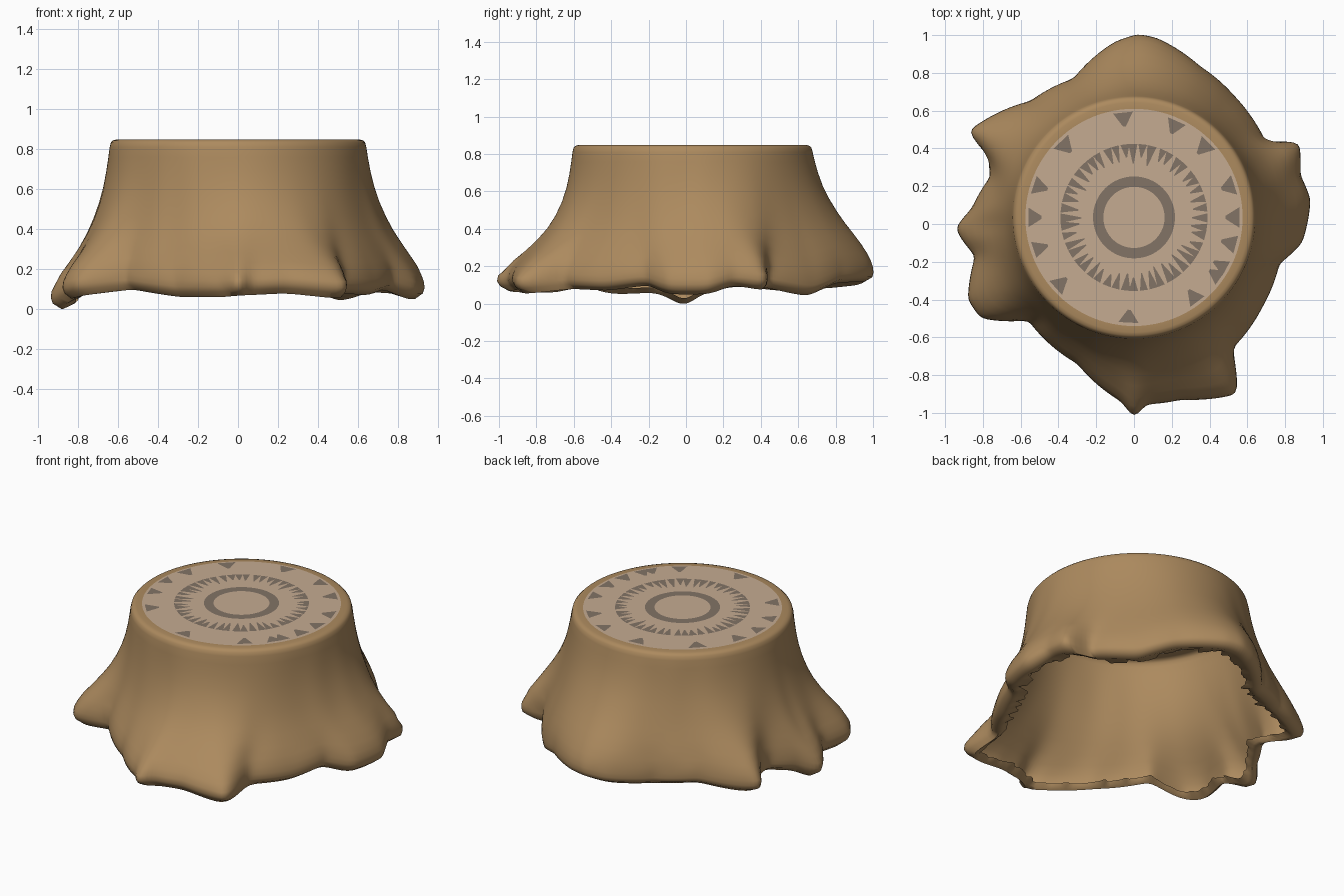
import bpy, bmesh, math, random
from mathutils import Vector

if "Cube" in bpy.data.objects:
    bpy.data.objects.remove(bpy.data.objects["Cube"])

random.seed(4)
CX, CY, TOP, R_TOP, N = 0.0, 0.035, 0.85, 0.642, 300


def material(name, rgb):
    m = bpy.data.materials.new(name)
    m.diffuse_color = (*rgb, 1)
    m.use_nodes = True
    m.node_tree.nodes["Principled BSDF"].inputs["Base Color"].default_value = m.diffuse_color
    return m


bark_brown = material("bark brown", (0.415, 0.255, 0.113))
wood_tan = material("cut wood tan", (0.56, 0.41, 0.285))
ring_dark = material("dark ring wood", (0.225, 0.172, 0.132))


def add_object(name, bm, mat):
    me = bpy.data.meshes.new(name)
    bm.to_mesh(me)
    bm.free()
    me.materials.append(mat)
    ob = bpy.data.objects.new(name, me)
    bpy.context.collection.objects.link(ob)
    return ob


# Root outline: x, y and height of the lower edge
outline = [
    (0.02, 1.005, .12), (0.12, .985, .12), (0.35, .835, .11), (.53, .68, .04),
    (.62, .57, .06), (.70, .43, .09), (.875, .435, .07), (.88, .26, .10),
    (.935, .13, .05), (.89, -.1, .05), (.77, -.21, .10), (.68, -.44, .07),
    (.52, -.66, .08), (.55, -.90, .05), (.25, -.93, .08), (.06, -.955, .07),
    (0.0, -1.03, .07), (-.06, -.945, .06), (-.3, -.74, .06), (-.56, -.51, .10),
    (-.81, -.50, .07), (-.88, -.40, .05), (-.84, -.17, .06), (-.92, -.07, .02),
    (-.945, -.02, -.025), (-.86, .08, .05), (-.76, .25, .09), (-.77, .36, .09),
    (-.88, .49, .07), (-.8, .545, .07), (-.55, .65, .10), (-.32, .77, .08),
    (-.1, .965, .10)]
polar = sorted((math.atan2(y - CY, x - CX) % math.tau,
                math.hypot(x - CX, y - CY), z) for x, y, z in outline)
first, last = polar[0], polar[-1]
polar = [(last[0] - math.tau, *last[1:])] + polar + [(first[0] + math.tau, *first[1:])]


def sample(a):
    for p, q in zip(polar, polar[1:]):
        if p[0] <= a <= q[0]:
            f = (a - p[0]) / max(q[0] - p[0], 1e-6)
            return p[1] + f * (q[1] - p[1]), p[2] + f * (q[2] - p[2])
    return polar[-1][1:]


def blur(values, w):
    # Bell-shaped average around the ring
    ks = range(-3 * w, 3 * w + 1)
    weights = [math.exp(-0.5 * (k / w) ** 2) for k in ks]
    total = sum(weights)
    return [sum(g * values[(i + k) % N] for g, k in zip(weights, ks)) / total
            for i in range(N)]


angles = [math.tau * i / N for i in range(N)]
base_r, base_z = zip(*(sample(a) for a in angles))
base_z = [max(0, z) for z in blur(base_z, 2)]
blurred = {w: blur(base_r, w) for w in range(1, 11)}

# Wall levels: height fraction, flare toward the root outline, smoothing
wall = [(1.0, 0, 10), (.93, .03, 10), (.84, .075, 9), (.74, .14, 8), (.64, .23, 7),
        (.54, .345, 6), (.45, .47, 5), (.37, .605, 4), (.29, .745, 3),
        (.22, .865, 2), (.16, .95, 2), (.11, .99, 1), (.07, 1.0, 1), (.035, .97, 1)]

bm = bmesh.new()
rings = []


def add_ring(radius, height):
    rings.append([bm.verts.new((CX + radius[i] * math.cos(a), CY + radius[i] * math.sin(a),
                                height[i])) for i, a in enumerate(angles)])


# Rounded rim at the cut
for r, z in ((.568, TOP - .001), (.608, TOP - .001), (.625, TOP - .006), (.636, TOP - .017)):
    add_ring([r] * N, [z] * N)
# Flaring wall with faint vertical folds, fuller at the back than the front
for s, t, w in wall:
    z0 = TOP - .04
    fold = .003 * (1 - s) ** .5 * (t < .95)
    add_ring([R_TOP + (t + .4 * t * (1 - t) * math.sin(a)) * (b - R_TOP)
              + fold * math.sin(13 * a + 2 * math.sin(3 * a))
              for a, b in zip(angles, blurred[w])],
             [zb + s * (z0 - zb) for zb in base_z])
# Lip curled under the roots, with a ragged open edge, shallower at the front left
ragged = [random.uniform(0, .06) for i in range(N // 2)]
lip = [.75 - .3 * math.cos(a - math.radians(235)) for a in angles]
add_ring([b - .045 for b in blurred[2]], base_z)
add_ring([b - .05 - .03 * k for b, k in zip(blurred[2], lip)], [z + .01 for z in base_z])
add_ring([b - .05 - (.05 + ragged[i // 2]) * lip[i] for i, b in enumerate(blurred[2])],
         [z + .03 for z in base_z])
for upper, lower in zip(rings, rings[1:]):
    for i in range(N):
        j = (i + 1) % N
        bm.faces.new((upper[i], lower[i], lower[j], upper[j]))
bark = add_object("stump_bark", bm, bark_brown)
bpy.context.view_layer.objects.active = bark
bark.select_set(True)
bpy.ops.object.shade_smooth_by_angle(angle=math.radians(60))


def point(r, a, z):
    return Vector((CX + r * math.cos(a), CY + r * math.sin(a), z))


# Flat cut face
bm = bmesh.new()
bm.faces.new([bm.verts.new(point(.575, math.tau * i / 96, TOP)) for i in range(96)])
add_object("cut_face", bm, wood_tan)

# Dark growth ring around the heart
Z = TOP + .003
bm = bmesh.new()
for i in range(64):
    a, b = math.tau * i / 64, math.tau * (i + 1) / 64
    bm.faces.new([bm.verts.new(point(r, t, Z))
                  for r, t in ((.162, a), (.217, a), (.217, b), (.162, b))])
add_object("heart_ring", bm, ring_dark)


def teeth(name, items):
    # Blunt wedges pointing at the heart: angle, outer radius, tip radius, half width
    bm = bmesh.new()
    for a, outer, tip, half in items:
        h = half / outer
        bm.faces.new([bm.verts.new(point(r, t, Z)) for r, t in
                      ((outer, a - h), (outer, a + h), (tip, a + h / 6), (tip, a - h / 6))])
    add_object(name, bm, ring_dark)


# Middle band of close teeth
teeth("middle_teeth", [(math.tau * (i + random.uniform(-.15, .15)) / 48, .39,
                        random.uniform(.275, .325), random.uniform(.02, .026))
                       for i in range(48)])
# Sparse teeth near the bark
edge_angles = (0, 18, 45, 66, 96, 134, 162, 180, 198, 222, 267, 307, 325, 331, 345)
teeth("edge_teeth", [(math.radians(d), .56, random.uniform(.475, .49),
                      random.uniform(.042, .055)) for d in edge_angles])
